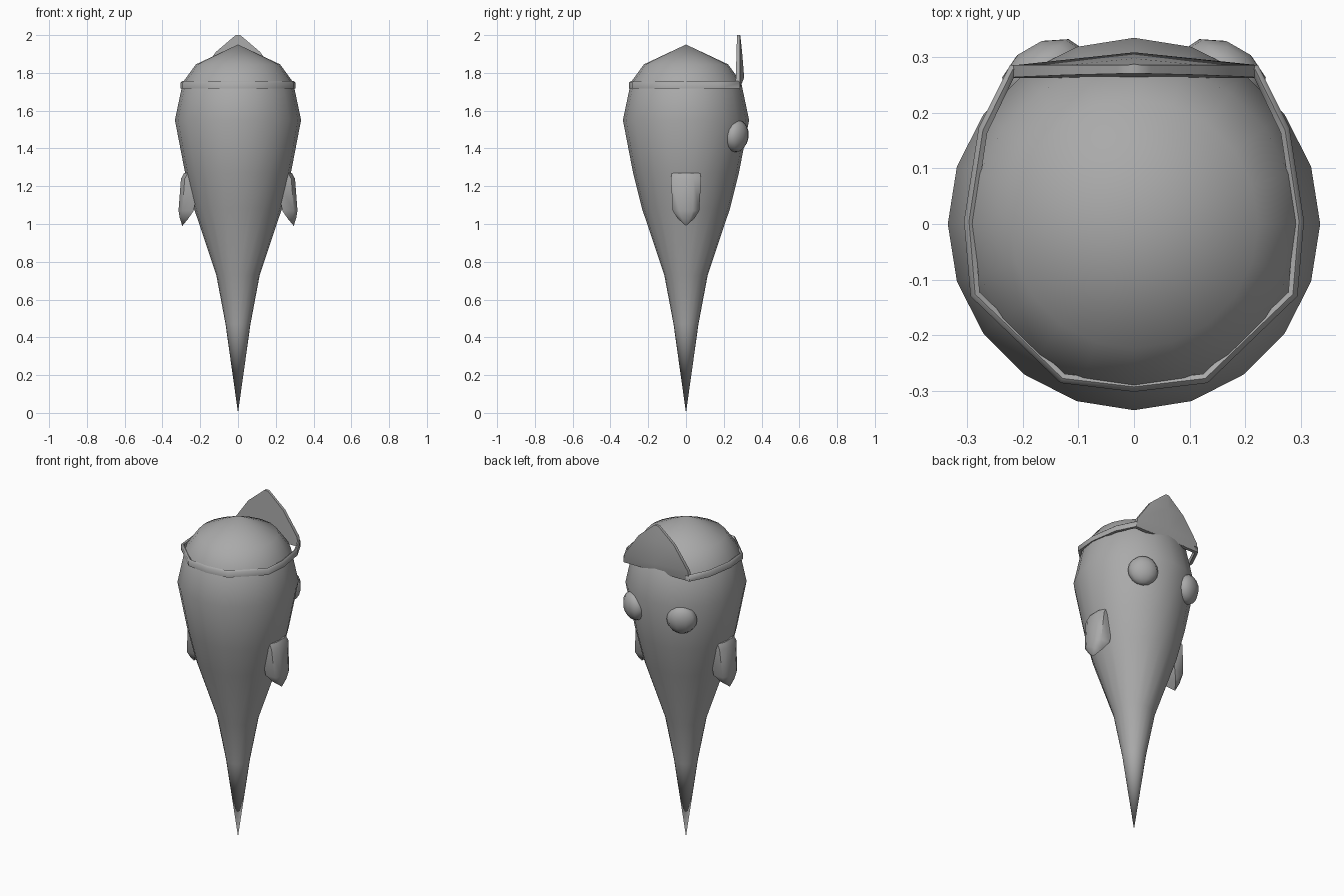
import bpy, bmesh, math
from mathutils import Vector

if "Cube" in bpy.data.objects:
    bpy.data.objects.remove(bpy.data.objects["Cube"])

grey = bpy.data.materials.new("plain_grey")
grey.diffuse_color = (0.4, 0.4, 0.4, 1)
grey.use_nodes = True
grey.node_tree.nodes["Principled BSDF"].inputs["Base Color"].default_value = grey.diffuse_color


def finish(name, bm, angle=180):
    bmesh.ops.recalc_face_normals(bm, faces=bm.faces)
    me = bpy.data.meshes.new(name)
    bm.to_mesh(me)
    bm.free()
    me.materials.append(grey)
    me.shade_smooth()
    if angle < 180:
        me.set_sharp_from_angle(angle=math.radians(angle))
    ob = bpy.data.objects.new(name, me)
    bpy.context.collection.objects.link(ob)
    return ob


def loft(bm, rings, closed=False):
    """Bridge equal-length point rings; one-point rings become tips."""
    vs = [[bm.verts.new(p) for p in r] for r in rings]
    pairs = list(zip(vs, vs[1:])) + ([(vs[-1], vs[0])] if closed else [])
    for a, b in pairs:
        n = max(len(a), len(b))
        for i in range(n):
            j = (i + 1) % n
            if len(a) == 1:
                bm.faces.new((a[0], b[i], b[j]))
            elif len(b) == 1:
                bm.faces.new((a[i], a[j], b[0]))
            else:
                bm.faces.new((a[i], a[j], b[j], b[i]))
    return vs


# Body: lathed teardrop, 20 sides
profile = [(0, 0), (0.066, 0.47), (0.115, 0.73), (0.234, 1.085), (0.28, 1.27),
           (0.334, 1.55), (0.292, 1.75), (0.223, 1.845), (0, 1.95)]
N = 20
rings = []
for r, z in profile:
    if r == 0:
        rings.append([(0, 0, z)])
    else:
        rings.append([(r * math.cos(math.tau * i / N), r * math.sin(math.tau * i / N), z)
                      for i in range(N)])
bm = bmesh.new()
loft(bm, rings)
finish("body", bm)

# Arms: stubby flaps, (z, inner x, outer x, half width)
flap = [(1.27, 0.20, 0.285, 0.075), (1.24, 0.20, 0.302, 0.08),
        (1.07, 0.235, 0.315, 0.07), (1.03, 0.262, 0.308, 0.045)]
for side, label in ((1, "right"), (-1, "left")):
    bm = bmesh.new()
    rings = []
    for z, xi, xo, w in flap:
        sec = [(xi, -w), (xo - 0.02, -w), (xo, -w * 0.5), (xo, w * 0.5),
               (xo - 0.02, w), (xi, w)]
        rings.append([(side * x, y, z) for x, y in sec])
    rings.append([(side * 0.295, 0, 0.99)])
    vs = loft(bm, rings)
    bm.faces.new(vs[0])
    finish("arm_" + label, bm, 50)

# Eyes: flattened balls facing outwards on the rear
for side, label in ((1, "right"), (-1, "left")):
    bm = bmesh.new()
    bmesh.ops.create_uvsphere(bm, u_segments=10, v_segments=8, radius=1)
    eye = finish("eye_" + label, bm)
    eye.scale = (0.058, 0.085, 0.085)
    eye.location = (side * 0.16, 0.268, 1.465)
    eye.rotation_euler = (0, math.radians(8), math.radians(90 - side * 30))

# Headband: flat strip swept round the head
half = [(0.0, -0.292), (0.128, -0.277), (0.285, -0.126), (0.296, 0.005),
        (0.271, 0.168), (0.217, 0.278)]
path = half + [(-x, y) for x, y in half[:0:-1]]
rings = []
for x, y in path:
    d = Vector((x, y)).normalized() * 0.009
    rings.append([(x - d.x, y - d.y, 1.718), (x + d.x, y + d.y, 1.718),
                  (x + d.x, y + d.y, 1.748), (x, y, 1.756), (x - d.x, y - d.y, 1.75)])
bm = bmesh.new()
loft(bm, rings, closed=True)
finish("headband", bm, 50)

# Crest plate: pointed, slightly bulging at the rear; (z, half width, rear y)
levels = [(1.72, 0.222, 0.286), (1.775, 0.212, 0.308), (1.91, 0.118, 0.297),
          (1.985, 0.03, 0.289), (2.0, 0.012, 0.287)]
rings = []
for z, w, back in levels:
    front = 0.262 + 0.008 * (z - 1.72) / 0.28
    edge = min(back, 0.285)
    rings.append([(-w, front, z), (0, front, z), (w, front, z),
                  (w, edge, z), (0, back, z), (-w, edge, z)])
bm = bmesh.new()
vs = loft(bm, rings)
bm.faces.new(vs[0])
bm.faces.new(vs[-1])
finish("crest_plate", bm, 40)
